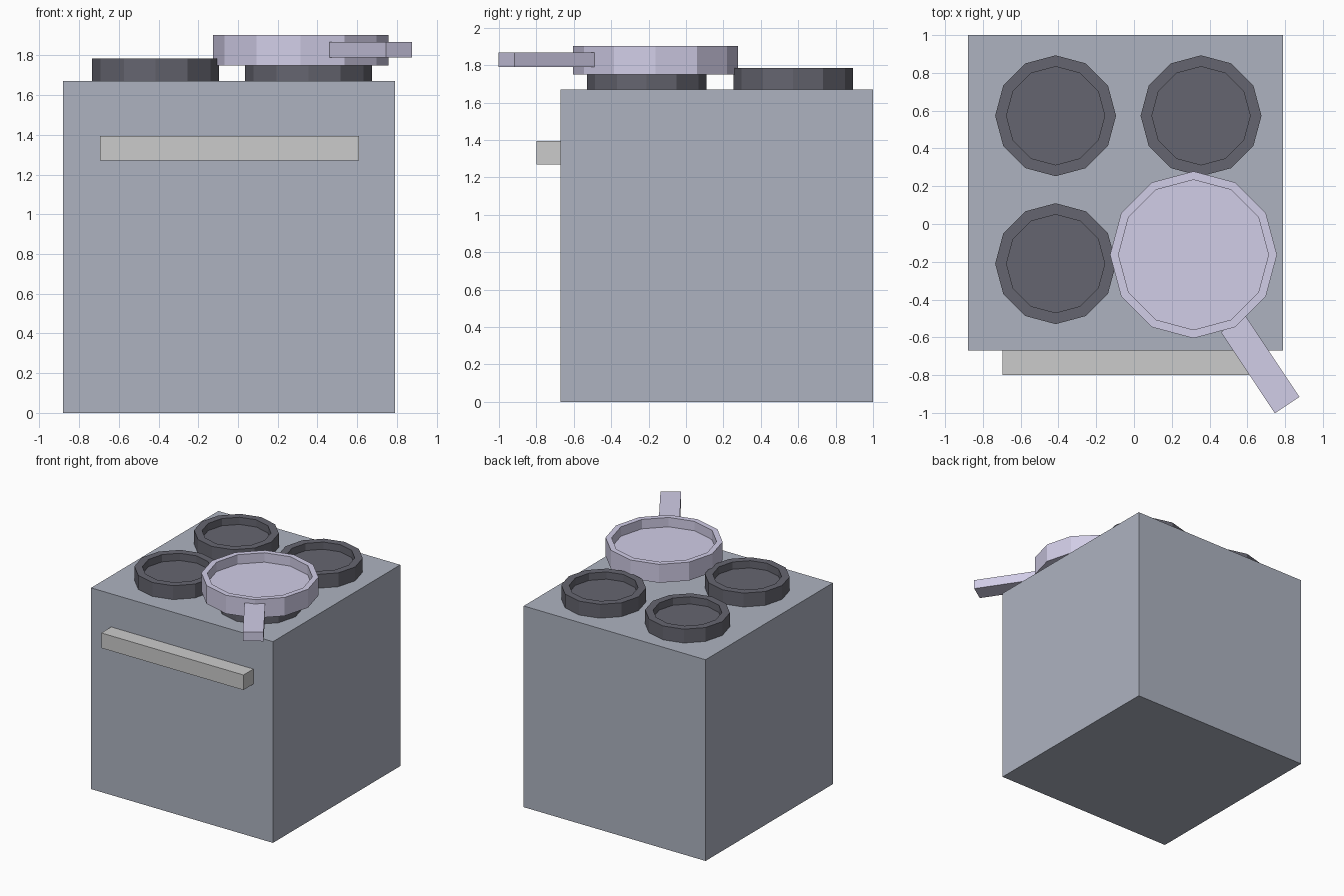
import bpy, bmesh, math
from mathutils import Matrix, Vector

if "Cube" in bpy.data.objects:
    bpy.data.objects.remove(bpy.data.objects["Cube"])


def make_material(name, rgb):
    m = bpy.data.materials.new(name)
    m.diffuse_color = (*rgb, 1)
    m.use_nodes = True
    m.node_tree.nodes["Principled BSDF"].inputs["Base Color"].default_value = m.diffuse_color
    return m


def finish(name, bm, mat=None):
    bmesh.ops.recalc_face_normals(bm, faces=bm.faces)
    me = bpy.data.meshes.new(name)
    bm.to_mesh(me)
    bm.free()
    ob = bpy.data.objects.new(name, me)
    bpy.context.collection.objects.link(ob)
    if mat:
        me.materials.append(mat)
    return ob


def box(name, lo, hi, mat=None):
    lo, hi = Vector(lo), Vector(hi)
    bm = bmesh.new()
    bmesh.ops.create_cube(bm, size=1, matrix=Matrix.Diagonal((*(hi - lo), 1)))
    ob = finish(name, bm, mat)
    ob.location = (lo + hi) / 2
    return ob


def dish(name, x, y, z0, z1, r_out, r_in, z_floor, mat, sides=12):
    """Twelve-sided disc with a recessed floor, built from stacked rings."""
    bm = bmesh.new()
    rings = []
    for r, z in ((r_out, 0), (r_out, z1 - z0), (r_in, z1 - z0), (r_in, z_floor - z0)):
        rings.append([bm.verts.new((r * math.cos(2 * math.pi * i / sides),
                                    r * math.sin(2 * math.pi * i / sides), z))
                      for i in range(sides)])
    for a, b in zip(rings, rings[1:]):
        for i in range(sides):
            j = (i + 1) % sides
            bm.faces.new((a[i], a[j], b[j], b[i]))
    bm.faces.new(rings[0][::-1])
    bm.faces.new(rings[-1])
    ob = finish(name, bm, mat)
    ob.location = (x, y, z0)
    return ob


body_mat = make_material("slate", (0.42, 0.45, 0.53))
burner_mat = make_material("charcoal", (0.13, 0.13, 0.16))
pan_mat = make_material("lavender_grey", (0.64, 0.61, 0.80))

# Stove body and oven door handle
box("stove_body", (-0.88, -0.67, 0), (0.79, 1.0, 1.67), body_mat)
box("oven_handle", (-0.695, -0.80, 1.27), (0.61, -0.67, 1.395))

# Four burners
for side, x in (("left", -0.415), ("right", 0.355)):
    for row, y in (("front", -0.21), ("back", 0.573)):
        dish(f"burner_{row}_{side}", x, y, 1.67, 1.785, 0.32, 0.26, 1.725, burner_mat)

# Frying pan with its slanted handle
dish("pan", 0.315, -0.163, 1.75, 1.903, 0.442, 0.397, 1.825, pan_mat)
grip = box("pan_handle", (-0.258, -0.078, 1.79), (0.258, 0.078, 1.867), pan_mat)
grip.location.x, grip.location.y = 0.668, -0.744
grip.rotation_euler.z = math.radians(-56.4)
